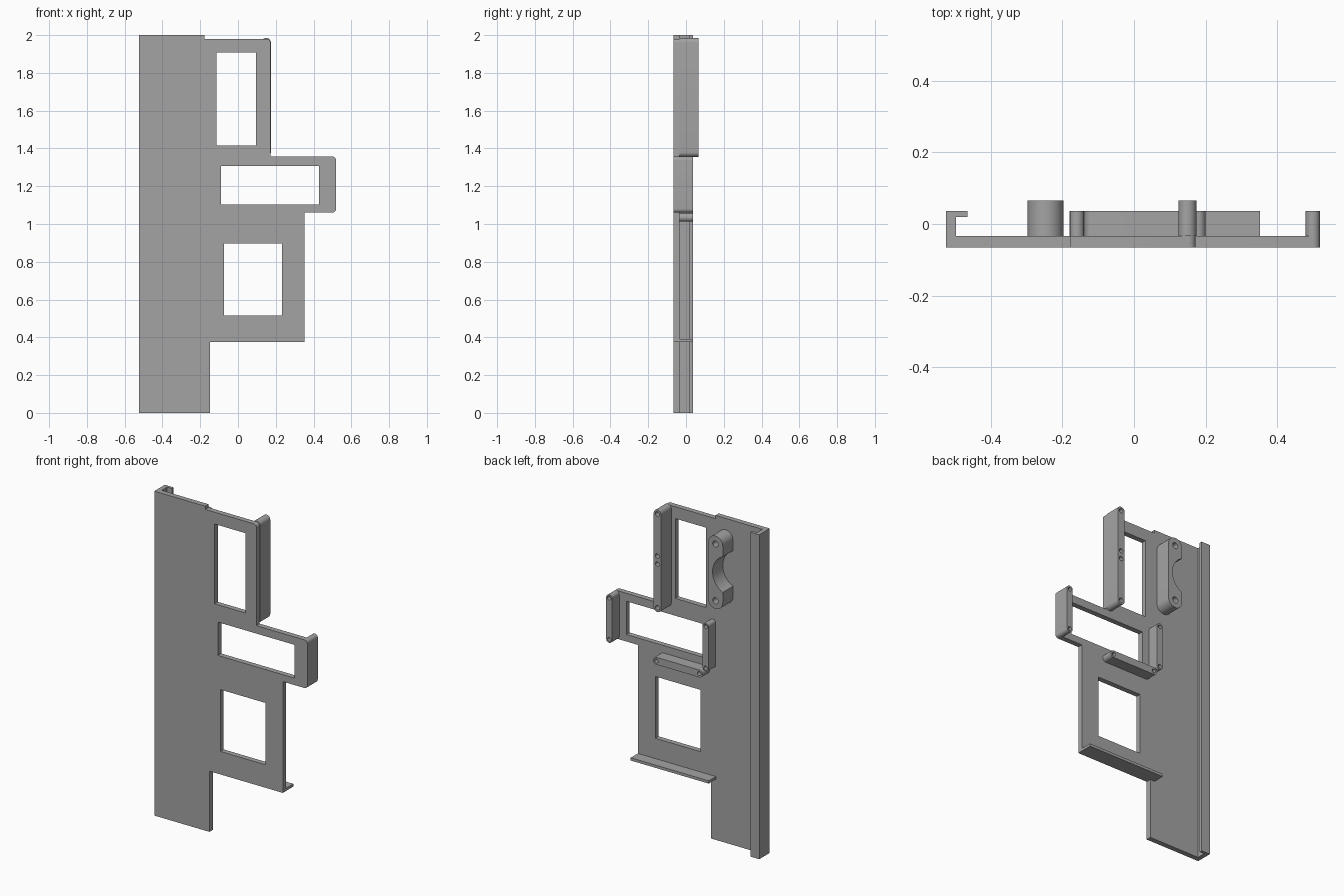
import bpy, bmesh, math
from mathutils import Matrix, Vector

if "Cube" in bpy.data.objects:
    bpy.data.objects.remove(bpy.data.objects["Cube"])

grey = bpy.data.materials.new("plain grey")
grey.use_nodes = True
colour = (0.37, 0.37, 0.37, 1)
grey.diffuse_color = colour
grey.node_tree.nodes["Principled BSDF"].inputs["Base Color"].default_value = colour

FRONT, BACK, LOW, TALL = -0.066, -0.034, 0.036, 0.066


def rounded(corners, steps=8):
    """Outline through (x, z, radius) corners that are right angles."""
    out = []
    for i, (x, z, r) in enumerate(corners):
        p = Vector((x, z))
        if r == 0:
            out.append(p)
            continue
        u = (Vector(corners[i - 1][:2]) - p).normalized()
        v = (Vector(corners[(i + 1) % len(corners)][:2]) - p).normalized()
        c = p + (u + v) * r
        for k in range(steps + 1):
            t = math.pi / 2 * k / steps
            out.append(c - (v * math.cos(t) + u * math.sin(t)) * r)
    return out


def rect(x0, x1, z0, z1, r=0):
    return rounded([(x0, z0, r), (x1, z0, r), (x1, z1, r), (x0, z1, r)])


def circle(x, z, r, n=20):
    return [Vector((x + r * math.cos(math.tau * k / n), z + r * math.sin(math.tau * k / n)))
            for k in range(n)]


def solid(name, loops, a, b, upright=True):
    """Extrude an outline with holes from a to b, along y, or along z if not upright."""
    curve = bpy.data.curves.new(name, 'CURVE')
    curve.dimensions, curve.fill_mode, curve.extrude = '2D', 'BOTH', (b - a) / 2
    for loop in loops:
        pts = [p for i, p in enumerate(loop) if (p - loop[i - 1]).length > 1e-5]
        spline = curve.splines.new('POLY')
        spline.points.add(len(pts) - 1)
        for sp, p in zip(spline.points, pts):
            sp.co = (p.x, p.y, 0, 1)
        spline.use_cyclic_u = True
    helper = bpy.data.objects.new(name + "_outline", curve)
    bpy.context.collection.objects.link(helper)
    graph = bpy.context.evaluated_depsgraph_get()
    mesh = bpy.data.meshes.new_from_object(helper.evaluated_get(graph))
    bpy.data.objects.remove(helper)
    middle = (a + b) / 2
    if upright:
        mesh.transform(Matrix.Translation((0, middle, 0)) @ Matrix.Rotation(math.pi / 2, 4, 'X'))
    else:
        mesh.transform(Matrix.Translation((0, 0, middle)))
    bm = bmesh.new()
    bm.from_mesh(mesh)
    bmesh.ops.remove_doubles(bm, verts=bm.verts, dist=1e-5)
    bmesh.ops.recalc_face_normals(bm, faces=bm.faces)
    bm.to_mesh(mesh)
    bm.free()
    mesh.materials.clear()
    mesh.materials.append(grey)
    obj = bpy.data.objects.new(name, mesh)
    bpy.context.collection.objects.link(obj)
    bpy.ops.object.select_all(action='DESELECT')
    obj.select_set(True)
    bpy.context.view_layer.objects.active = obj
    bpy.ops.object.shade_smooth_by_angle(angle=math.radians(30))
    return obj


# Flat panel with three openings
outline = rounded([
    (-0.525, 0, 0), (-0.148, 0, 0), (-0.148, 0.374, 0), (0.352, 0.374, 0),
    (0.352, 1.06, 0), (0.519, 1.06, 0.02), (0.519, 1.357, 0.02), (0.172, 1.357, 0),
    (0.172, 1.98, 0.02), (-0.177, 1.98, 0), (-0.177, 2, 0), (-0.525, 2, 0)])
openings = [rect(-0.113, 0.096, 1.415, 1.907),
            rect(-0.09, 0.43, 1.103, 1.308),
            rect(-0.074, 0.233, 0.516, 0.897)]
solid("panel", [outline] + openings, FRONT, BACK)

# Hooked channel along the long edge
hook = [(-0.525, BACK), (-0.497, BACK), (-0.497, 0.019), (-0.465, 0.019),
        (-0.465, LOW), (-0.525, LOW)]
solid("edge_channel", [[Vector(p) for p in hook]], 0, 2, upright=False)

# Shelf along the lower edge
solid("lower_shelf", [rect(-0.18, 0.352, 0.374, 0.391)], BACK, LOW)

# Round-ended mounting walls with screw holes
solid("tall_wall", [rect(0.124, 0.174, 1.355, 1.985, 0.025)]
      + [circle(0.149, z, 0.014) for z in (1.381, 1.65, 1.70, 1.959)], BACK, TALL)
for name, x in (("arm_end_wall", 0.499), ("arm_inner_wall", -0.159)):
    solid(name, [rect(x - 0.02, x + 0.02, 1.06, 1.357, 0.02)]
          + [circle(x, z, 0.012) for z in (1.081, 1.336)], BACK, LOW)
solid("cross_wall", [rect(-0.138, 0.2, 1.012, 1.057, 0.022)]
      + [circle(x, 1.0345, 0.012) for x in (-0.115, 0.177)], BACK, LOW)

# Saddle block with an arched notch
notch = [Vector((-0.348 + 0.121 * math.cos(t), 1.705 + 0.121 * math.sin(t)))
         for t in (math.radians(65 - 6.5 * k) for k in range(21))]
block = rect(-0.297, -0.197, 1.48, 1.93, 0.05) + notch
solid("saddle_block", [block] + [circle(-0.247, z, 0.019) for z in (1.53, 1.88)], BACK, TALL)
